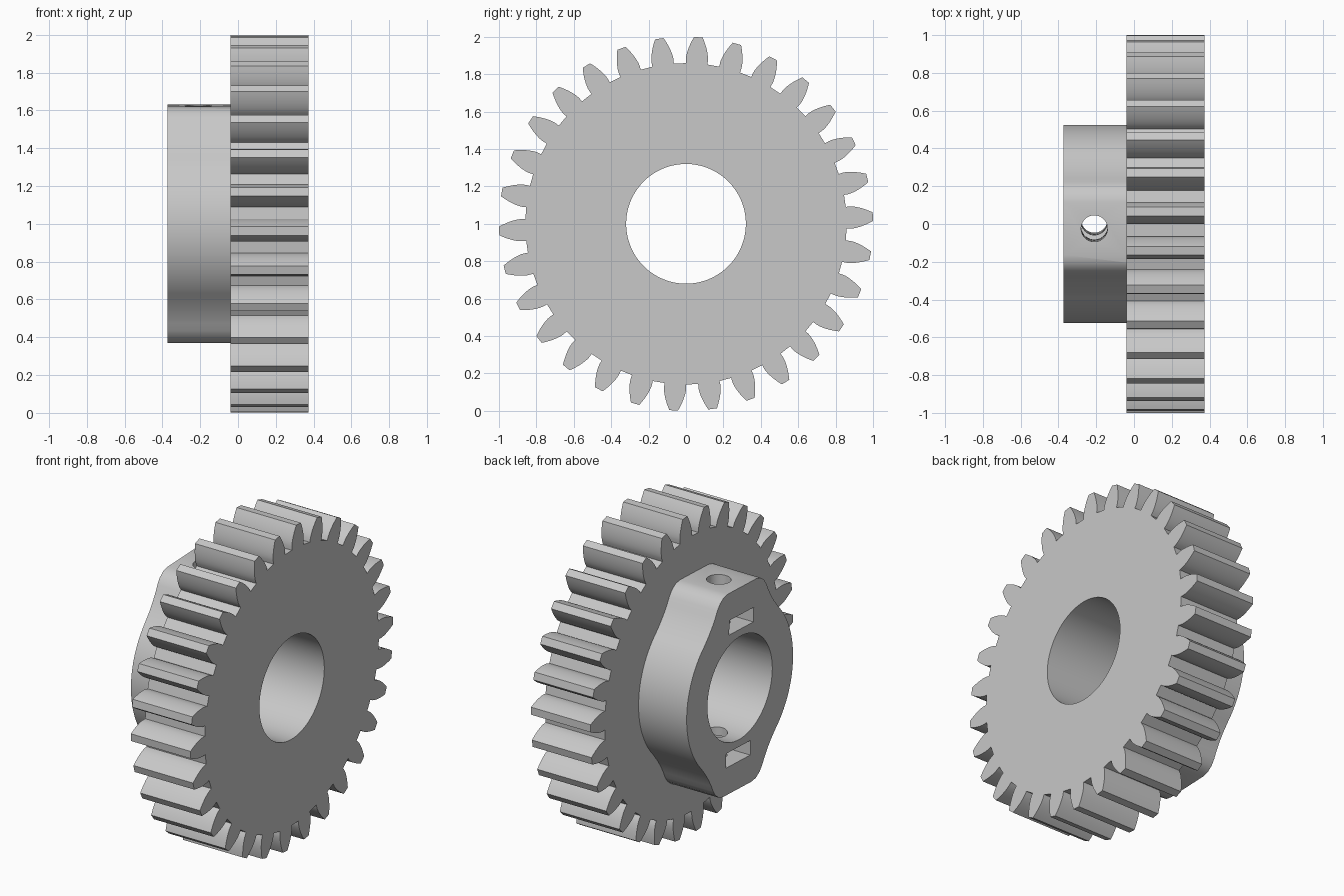
import bpy, bmesh
from math import sin, cos, tan, acos, pi, radians, sqrt, atan2
from mathutils import Matrix

if "Cube" in bpy.data.objects:
    bpy.data.objects.remove(bpy.data.objects["Cube"])

TEETH, TIP_R, ROOT_R, PITCH_R = 30, 1.0, 0.859, 0.9375
BASE_R = PITCH_R * cos(radians(20))
HUB_R, BORE_R, HOLE_R = 0.525, 0.32, 0.07
X_HUB, X_STEP, X_GEAR = -0.372, -0.04, 0.372
HOLE_X = -0.21
TURN = radians(2.2)

grey = bpy.data.materials.new("light_grey")
grey.use_nodes = True
grey.diffuse_color = (0.58, 0.58, 0.58, 1)
grey.node_tree.nodes["Principled BSDF"].inputs["Base Color"].default_value = grey.diffuse_color


def prism(name, outline, x0, x1):
    """Extrude a (y, z) outline along x."""
    bm = bmesh.new()
    face = bm.faces.new([bm.verts.new((x0, y, z)) for y, z in outline])
    moved = bmesh.ops.extrude_face_region(bm, geom=[face])["geom"]
    bmesh.ops.translate(bm, vec=(x1 - x0, 0, 0),
                        verts=[v for v in moved if isinstance(v, bmesh.types.BMVert)])
    bmesh.ops.recalc_face_normals(bm, faces=bm.faces)
    mesh = bpy.data.meshes.new(name)
    bm.to_mesh(mesh)
    bm.free()
    mesh.materials.append(grey)
    obj = bpy.data.objects.new(name, mesh)
    bpy.context.collection.objects.link(obj)
    return obj


def circle(radius, count):
    return [(radius * cos(2 * pi * i / count), radius * sin(2 * pi * i / count))
            for i in range(count)]


def combine(target, tool, operation):
    """Apply a boolean and remove the tool."""
    mod = target.modifiers.new("boolean", 'BOOLEAN')
    mod.operation, mod.solver, mod.object = operation, 'EXACT', tool
    bpy.context.view_layer.update()
    evaluated = target.evaluated_get(bpy.context.evaluated_depsgraph_get())
    mesh = bpy.data.meshes.new_from_object(evaluated)
    target.modifiers.clear()
    target.data = mesh
    bpy.data.objects.remove(tool)


def involute(angle):
    return tan(angle) - angle


# Toothed wheel: involute flanks mirrored about each tooth's centre line
half_pitch = pi / (2 * TEETH)
flank = [(ROOT_R, half_pitch + involute(radians(20)))]
for i in range(9):
    r = BASE_R + (TIP_R - BASE_R) * i / 8
    flank.append((r, half_pitch + involute(radians(20)) - involute(acos(BASE_R / r))))
tooth = [(r, -a) for r, a in flank] + [(r, a) for r, a in reversed(flank)]
outline = []
for k in range(TEETH):
    centre = 2 * pi * k / TEETH
    outline += [(r * cos(centre + a), r * sin(centre + a)) for r, a in tooth]
gear = prism("spur_gear", outline, X_STEP, X_GEAR)

# Hub: round body with a flat-topped boss above and below
boss = [(0.37, 0.372), (0.325, 0.424), (0.29, 0.472), (0.262, 0.518), (0.242, 0.557),
        (0.218, 0.59), (0.182, 0.616), (0.14, 0.625)]
start = atan2(boss[0][1], boss[0][0])
arc = [(HUB_R * cos(-start + 2 * start * i / 28), HUB_R * sin(-start + 2 * start * i / 28))
       for i in range(28)]
half = arc + boss + [(-y, z) for y, z in reversed(boss[1:])]
hub = prism("hub", half + [(-y, -z) for y, z in half], X_HUB, X_STEP + 0.02)
combine(gear, hub, 'UNION')

# Shaft bore
combine(gear, prism("bore_cutter", circle(BORE_R, 96), -1, 1), 'DIFFERENCE')

# Set screw hole through both bosses
screw = prism("screw_cutter", circle(HOLE_R, 40), -1, 1)
screw.data.transform(Matrix.Translation((HOLE_X, 0, 0)) @ Matrix.Rotation(pi / 2, 4, 'Y'))
combine(gear, screw, 'DIFFERENCE')

# Nut slots open on the hub face
for side in (-1, 1):
    slot = [(-0.12, 0.365 * side), (0.12, 0.365 * side),
            (0.12, 0.455 * side), (-0.12, 0.455 * side)]
    combine(gear, prism("slot_cutter", slot, -0.5, -0.08), 'DIFFERENCE')

# Final placement and shading
gear.data.transform(Matrix.Translation((0, 0, 1)) @ Matrix.Rotation(TURN, 4, 'X'))
bpy.ops.object.select_all(action='DESELECT')
gear.select_set(True)
bpy.context.view_layer.objects.active = gear
bpy.ops.object.shade_smooth_by_angle(angle=radians(25))
